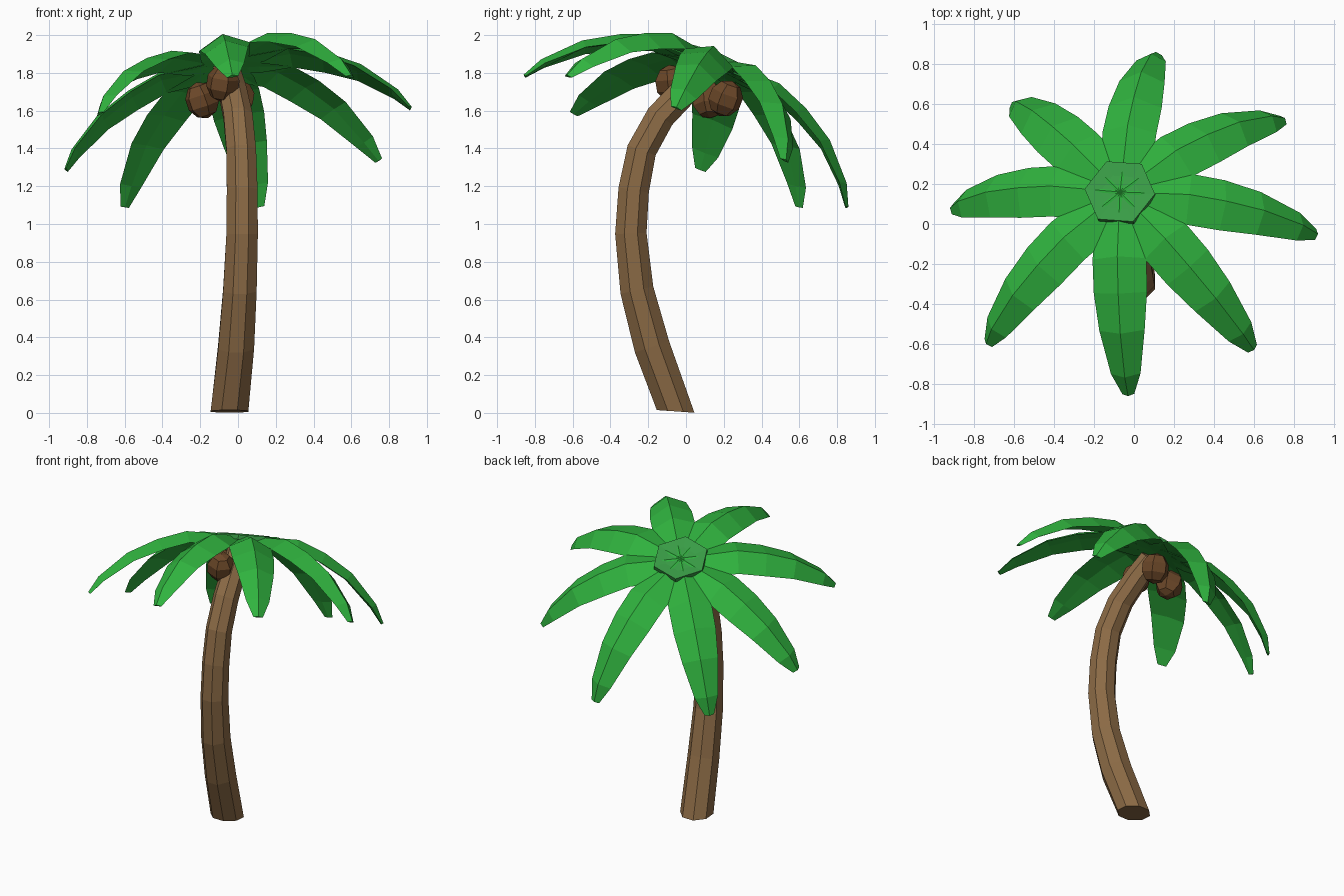
import bpy, bmesh
from math import cos, sin, pi, atan2
from mathutils import Vector, Matrix

if "Cube" in bpy.data.objects:
    bpy.data.objects.remove(bpy.data.objects["Cube"])


def material(name, rgb):
    m = bpy.data.materials.new(name)
    m.diffuse_color = (*rgb, 1)
    m.use_nodes = True
    m.node_tree.nodes["Principled BSDF"].inputs["Base Color"].default_value = m.diffuse_color
    return m


def finish(bm, name, mat):
    bmesh.ops.recalc_face_normals(bm, faces=bm.faces)
    me = bpy.data.meshes.new(name)
    bm.to_mesh(me)
    bm.free()
    me.materials.append(mat)
    ob = bpy.data.objects.new(name, me)
    bpy.context.collection.objects.link(ob)
    return ob


def loft(name, rings, mat):
    """Skin closed rings of equal count and cap both ends."""
    bm = bmesh.new()
    vs = [[bm.verts.new(p) for p in r] for r in rings]
    n = len(rings[0])
    for a, b in zip(vs, vs[1:]):
        for i in range(n):
            j = (i + 1) % n
            bm.faces.new((a[i], a[j], b[j], b[i]))
    bm.faces.new(vs[0])
    bm.faces.new(vs[-1])
    return finish(bm, name, mat)


bark = material("bark", (0.26, 0.145, 0.06))
leaf = material("leaf", (0.03, 0.46, 0.05))
hub_green = material("hub_green", (0.04, 0.33, 0.06))
husk = material("husk", (0.15, 0.065, 0.022))

# Curved eight-sided trunk: x, y, z, radius, forward/back pitch
path = [(-0.045, -0.055, 0.008, 0.108, -0.07), (-0.01, -0.18, 0.35, 0.103, 0.32),
        (0.01, -0.26, 0.65, 0.096, 0.22), (0.022, -0.292, 0.95, 0.09, 0.04),
        (0.022, -0.277, 1.18, 0.088, -0.17), (0.017, -0.235, 1.39, 0.085, -0.35),
        (0.0, -0.135, 1.57, 0.083, -0.62), (-0.03, 0.0, 1.71, 0.08, -0.75),
        (-0.06, 0.11, 1.81, 0.078, -0.75)]
rings = []
for x, y, z, r, pitch in path:
    rot = Matrix.Rotation(pitch, 3, 'X')
    rings.append([Vector((x, y, z)) + rot @ Vector((r * cos(k * pi / 4 + pi / 8),
                                                   r * sin(k * pi / 4 + pi / 8), 0))
                  for k in range(8)])
loft("trunk", rings, bark)

# Tilted crown frame
apex = Vector((-0.07, 0.16, 1.875))
up = Vector((-0.18, 0.41, 1)).normalized()

# Arched fronds, each fitted to its own tip
tips = [(-0.03, -0.86, 1.79), (0.60, -0.63, 1.79), (0.92, -0.05, 1.62), (0.755, 0.53, 1.34),
        (0.11, 0.86, 1.09), (-0.61, 0.61, 1.09), (-0.92, 0.08, 1.29), (-0.74, -0.60, 1.59)]
# fraction of reach, fraction of drop, half width
profile = [(0.0, 0.0, 0.09), (0.18, 0.0, 0.13), (0.38, 0.0, 0.137), (0.57, 0.15, 0.135),
           (0.76, 0.38, 0.115), (0.94, 0.76, 0.075), (1.0, 1.0, 0.03)]
for n, tip in enumerate(tips):
    d = Vector(tip) - apex
    drop = d.dot(up)
    radial = d - up * drop
    side = up.cross(radial).normalized()
    out = radial.normalized()
    reach = radial.length
    rings = []
    for i, (t, h, w) in enumerate(profile):
        c = apex + radial * t + up * (drop * h)
        a, b = profile[max(i - 1, 0)], profile[min(i + 1, len(profile) - 1)]
        tan = out * (b[0] - a[0]) * reach + up * (b[1] - a[1]) * drop
        nrm = tan.cross(side).normalized()
        fold = w * 0.5
        rings.append([c, c + side * w - nrm * fold,
                      c - nrm * min(0.045, w * 0.6), c - side * w - nrm * fold])
    loft(f"frond_{n + 1}", rings, leaf)

# Six-sided hub with a shallow central dent
bm = bmesh.new()
bmesh.ops.create_cone(bm, cap_ends=True, segments=6, radius1=0.18, radius2=0.18, depth=0.03)
top = [f for f in bm.faces if f.normal.z > 0.9]
bmesh.ops.inset_region(bm, faces=top, thickness=0.08)
bmesh.ops.translate(bm, verts=top[0].verts, vec=(0, 0, -0.012))
hub = finish(bm, "crown_hub", hub_green)
hub.matrix_world = Matrix.Translation(apex - up * 0.008) @ up.to_track_quat('Z', 'Y').to_matrix().to_4x4()

# Coconuts hanging under the crown
nuts = [(-0.08, -0.075, 1.745, 0.2), (-0.19, 0.12, 1.655, -0.3), (0.0, 0.21, 1.665, 0.35)]
for n, (x, y, z, tilt) in enumerate(nuts):
    bm = bmesh.new()
    bmesh.ops.create_uvsphere(bm, u_segments=6, v_segments=5, radius=0.092)
    bmesh.ops.dissolve_limit(bm, angle_limit=0.02, verts=bm.verts, edges=bm.edges)
    nut = finish(bm, f"coconut_{n + 1}", husk)
    nut.location = (x, y, z)
    nut.rotation_euler = (tilt, tilt * 0.5, 0.3 + n)
    nut.scale = (1, 1, 1.08)
